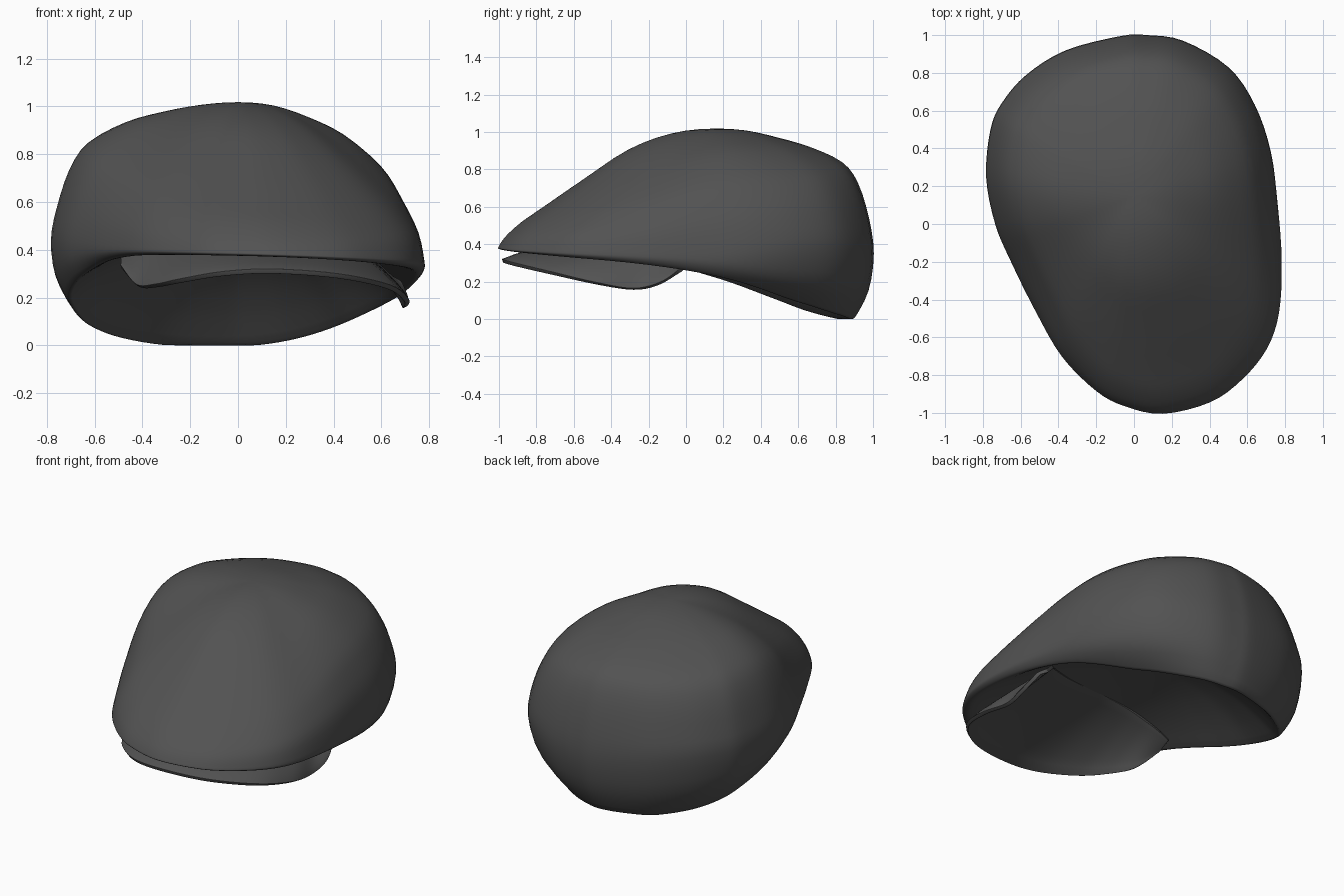
import bpy, math
from mathutils import Vector

if "Cube" in bpy.data.objects:
    bpy.data.objects.remove(bpy.data.objects["Cube"])

cloth = bpy.data.materials.new("charcoal cloth")
cloth.diffuse_color = (0.085, 0.085, 0.085, 1)
cloth.use_nodes = True
cloth.node_tree.nodes["Principled BSDF"].inputs["Base Color"].default_value = cloth.diffuse_color


def blend(a, b, c, d, t):
    return 0.5 * (2 * b + (c - a) * t + (2 * a - 5 * b + 4 * c - d) * t * t
                  + (3 * b - a - 3 * c + d) * t ** 3)


def spline(pts, n, closed=False):
    """Catmull-Rom through points, n steps per span."""
    pts = [Vector(p) for p in pts]
    m, out = len(pts), []
    get = (lambda i: pts[i % m]) if closed else (lambda i: pts[max(0, min(m - 1, i))])
    for i in range(m if closed else m - 1):
        out += [blend(get(i - 1), get(i), get(i + 1), get(i + 2), k / n) for k in range(n)]
    return out if closed else out + [pts[-1]]


def make(name, verts, faces):
    me = bpy.data.meshes.new(name)
    me.from_pydata([tuple(v) for v in verts], [], faces)
    me.materials.append(cloth)
    me.polygons.foreach_set("use_smooth", [True] * len(me.polygons))
    me.update()
    ob = bpy.data.objects.new(name, me)
    bpy.context.collection.objects.link(ob)
    return ob


# Crown: plan outline seen from above
outline = [(.76, .1), (.78, -.2), (.765, -.47), (.7, -.66), (.57, -.82), (.4, -.94),
           (.15, -1.0), (-.05, -.96), (-.2, -.88), (-.38, -.7), (-.52, -.46), (-.65, -.2),
           (-.735, 0), (-.783, .25), (-.76, .5), (-.7, .64), (-.57, .79), (-.36, .92),
           (-.07, .995), (.07, 1.0), (.26, .97), (.5, .83), (.64, .63), (.725, .38)][::-1]
CX, CY, TOP, CEIL = 0.0, 0.15, 1.018, 0.48
FRACTIONS = [.2, .4, .6, .8, .9, .97, 1]
# heights at those fractions of the radius, then rim fraction and rim height
sections = [
    (1.003, .95, .87, .74, .625, .50, .35, .94, .235),   # right
    (1.005, .96, .895, .785, .68, .54, .38, .78, .10),   # back right
    (1.008, .97, .92, .84, .73, .54, .35, .88, 0.006),   # back
    (1.008, .975, .92, .84, .73, .56, .42, .86, .05),    # back left
    (1.005, .975, .93, .84, .73, .57, .44, .92, .23),    # left
    (.995, .935, .84, .715, .615, .51, .42, .96, .36),   # front left
    (.992, .907, .757, .60, .52, .445, .395, .975, .375),# front
    (.992, .905, .77, .615, .525, .445, .365, .97, .325),# front right
]


def section(theta):
    """Periodic smooth blend of the eight sections."""
    u = (theta / (math.pi / 4)) % 8
    i, t = int(u), u % 1
    return [blend(*(sections[(i + k) % 8][j] for k in (-1, 0, 1, 2)), t) for j in range(9)]


verts, faces, columns = [], [], []
for p in spline([(x, y, 0) for x, y in outline], 4, True):
    dx, dy = p.x - CX, p.y - CY
    *heights, rf, rz = section(math.atan2(dy, dx))
    prof = [(-.2, heights[0]), (0, TOP)] + list(zip(FRACTIONS, heights))
    tuck = 1 - rf                                                            # turned-under rim
    prof += [((1 + rf) / 2 + .01 + .15 * tuck, (heights[-1] + rz) / 2 - .2 * tuck), (rf, rz)]
    prof += [(rf - .035, rz + .005)]                                         # rolled lip
    r0 = rf - .04
    for f in (.95, .85, .7, .5, .25, 0):                                     # domed lining
        prof.append((r0 * f, rz + .005 + (CEIL - rz) * (1 - f ** 2.2)))
    col = spline([(f, z, 0) for f, z in prof], 3)[3:]
    columns.append([(CX + dx * q.x, CY + dy * q.x, max(q.y, 0)) for q in col])
rows, n = len(columns[0]), len(columns)
for j in range(1, rows - 1):
    verts += [c[j] for c in columns]
for j in range(rows - 3):
    for i in range(n):
        k = (i + 1) % n
        faces.append((j * n + i, (j + 1) * n + i, (j + 1) * n + k, j * n + k))
verts += [(CX, CY, TOP), (CX, CY, CEIL + .005)]
last, base = len(verts) - 1, (rows - 3) * n
for i in range(n):
    k = (i + 1) % n
    faces += [(last - 1, i, k), (last, base + k, base + i)]
make("cap_crown", verts, faces)

# Visor: drooping outer edge, and an inner edge meeting the lining
outer = spline([(.68, -.03, .26), (.705, -.14, .19), (.70, -.28, .16), (.705, -.48, .19),
                (.63, -.72, .245), (.42, -.91, .29), (.15, -.98, .31), (-.06, -.94, .30),
                (-.24, -.79, .27), (-.34, -.64, .25), (-.42, -.49, .25),
                (-.49, -.36, .33)], 5)
inner = spline([(.64, .0, .28), (.60, -.02, .32), (.55, -.06, .365), (.49, -.12, .405),
                (.40, -.18, .44), (.28, -.23, .465), (.13, -.26, .48), (-.03, -.27, .48),
                (-.18, -.27, .46), (-.30, -.27, .43), (-.40, -.27, .40),
                (-.49, -.28, .37)], 5)
verts, faces, R, n = [], [], 10, len(outer)
for j in range(R + 1):
    t = j / R
    for a, b in zip(outer, inner):
        v = a.lerp(b, t)
        v.z = a.z + (b.z - a.z) * t ** .8
        verts.append(v)
for j in range(R):
    for i in range(n - 1):
        faces.append((j * n + i, j * n + i + 1, (j + 1) * n + i + 1, (j + 1) * n + i))
visor = make("visor", verts, faces)
sol = visor.modifiers.new("thickness", 'SOLIDIFY')
sol.thickness = .022
sol.offset = 0
bev = visor.modifiers.new("soft edge", 'BEVEL')
bev.width = .009
bev.segments = 3
